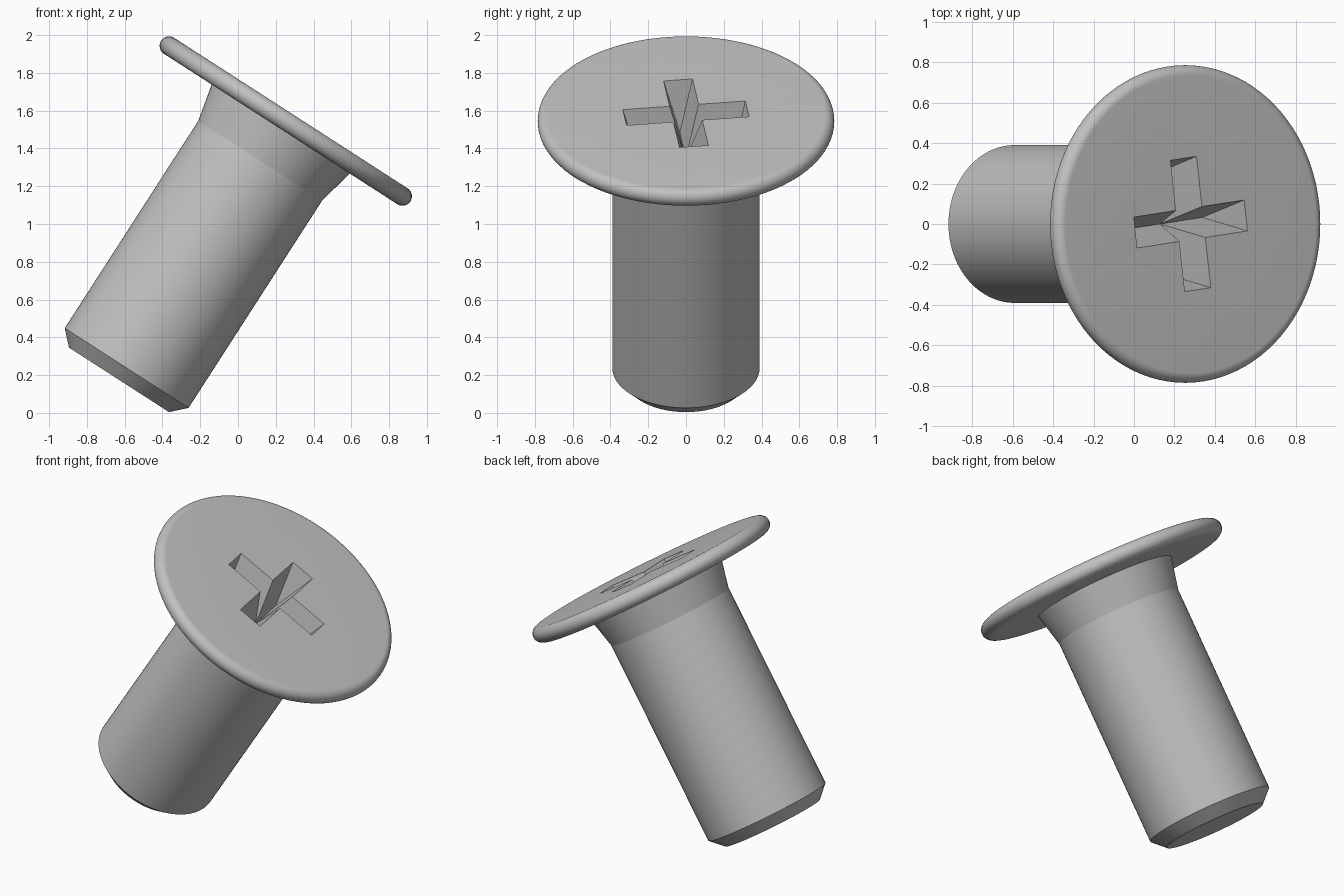
import bpy, bmesh, math
from mathutils import Matrix, Vector

if "Cube" in bpy.data.objects:
    bpy.data.objects.remove(bpy.data.objects["Cube"])

TILT = math.radians(32.8)
CENTRE = Vector((0.253, 0, 1.545))       # middle of the head disc
HEAD_R, RIM_R = 0.785, 0.05
SHANK_R = 0.39
RIM_STEPS, SEGMENTS = 24, 96

steel = bpy.data.materials.new("plain_grey_steel")
steel.use_nodes = True
grey = (0.53, 0.53, 0.53, 1)
steel.diffuse_color = grey
steel.node_tree.nodes["Principled BSDF"].inputs["Base Color"].default_value = grey


def make_object(name, bm):
    bmesh.ops.recalc_face_normals(bm, faces=bm.faces[:])
    mesh = bpy.data.meshes.new(name)
    bm.to_mesh(mesh)
    bm.free()
    mesh.materials.append(steel)
    obj = bpy.data.objects.new(name, mesh)
    bpy.context.collection.objects.link(obj)
    return obj


def lathe(name, profile):
    """Spin an open (radius, height) profile about z and cap both ends."""
    bm = bmesh.new()
    verts = [bm.verts.new((r, 0, z)) for r, z in profile]
    edges = [bm.edges.new(pair) for pair in zip(verts, verts[1:])]
    bmesh.ops.spin(bm, geom=verts + edges, axis=(0, 0, 1), cent=(0, 0, 0),
                   angle=math.tau, steps=SEGMENTS)
    bmesh.ops.remove_doubles(bm, verts=bm.verts[:], dist=0.0005)
    bmesh.ops.holes_fill(bm, edges=[e for e in bm.edges if e.is_boundary], sides=0)
    return make_object(name, bm)


def cross_cutter(half_length, half_width, bottom_length, depth, top):
    """Cross-shaped plug whose arms narrow to sharp lines at the bottom."""
    bm = bmesh.new()
    upper, rim, tips = [], [], []
    apex = bm.verts.new((0, 0, top - depth))
    corners = ((half_length, -half_width), (half_length, half_width),
               (half_width, half_width))
    for arm in range(4):
        turn = Matrix.Rotation(arm * math.pi / 2, 3, "Z")
        for x, y in corners:
            rim.append(bm.verts.new(turn @ Vector((x, y, top))))
            upper.append(bm.verts.new(turn @ Vector((x, y, top + 0.05))))
        tips.append(bm.verts.new(turn @ Vector((bottom_length, 0, top - depth))))
    bm.faces.new(upper)
    count = len(rim)
    for i in range(count):
        j = (i + 1) % count
        bm.faces.new((upper[i], upper[j], rim[j], rim[i]))
    for arm, tip in enumerate(tips):
        before, a, b, after = (rim[(3 * arm + k) % count] for k in (-1, 0, 1, 2))
        bm.faces.new((a, b, tip))
        for outer, inner in ((a, before), (b, after)):
            bm.faces.new((outer, inner, tip))
            bm.faces.new((inner, apex, tip))
    return make_object("recess_cutter", bm)


# Chamfered shank, flared neck and round-edged head in one profile
profile = [(0.315, -1.63), (SHANK_R, -1.555), (SHANK_R, -0.25), (0.435, -RIM_R)]
for i in range(RIM_STEPS + 1):
    a = -math.pi / 2 + math.pi * i / RIM_STEPS
    profile.append((HEAD_R - RIM_R + RIM_R * math.cos(a), RIM_R * math.sin(a)))
screw = lathe("screw_body", profile)

# Cross recess
cutter = cross_cutter(0.327, 0.077, 0.25, 0.28, RIM_R)
cutter.data.transform(Matrix.Rotation(math.radians(7.4), 4, "Z"))
cutter.hide_render = True
cut = screw.modifiers.new("cross_recess", "BOOLEAN")
cut.operation = "DIFFERENCE"
cut.solver = "EXACT"
cut.object = cutter

bpy.ops.object.select_all(action="DESELECT")
screw.select_set(True)
bpy.context.view_layer.objects.active = screw
bpy.ops.object.modifier_apply(modifier=cut.name)
bpy.data.objects.remove(cutter)

# Leaning pose and shading
screw.data.transform(Matrix.Translation(CENTRE) @ Matrix.Rotation(TILT, 4, "Y"))
bpy.ops.object.shade_smooth_by_angle(angle=math.radians(10))
